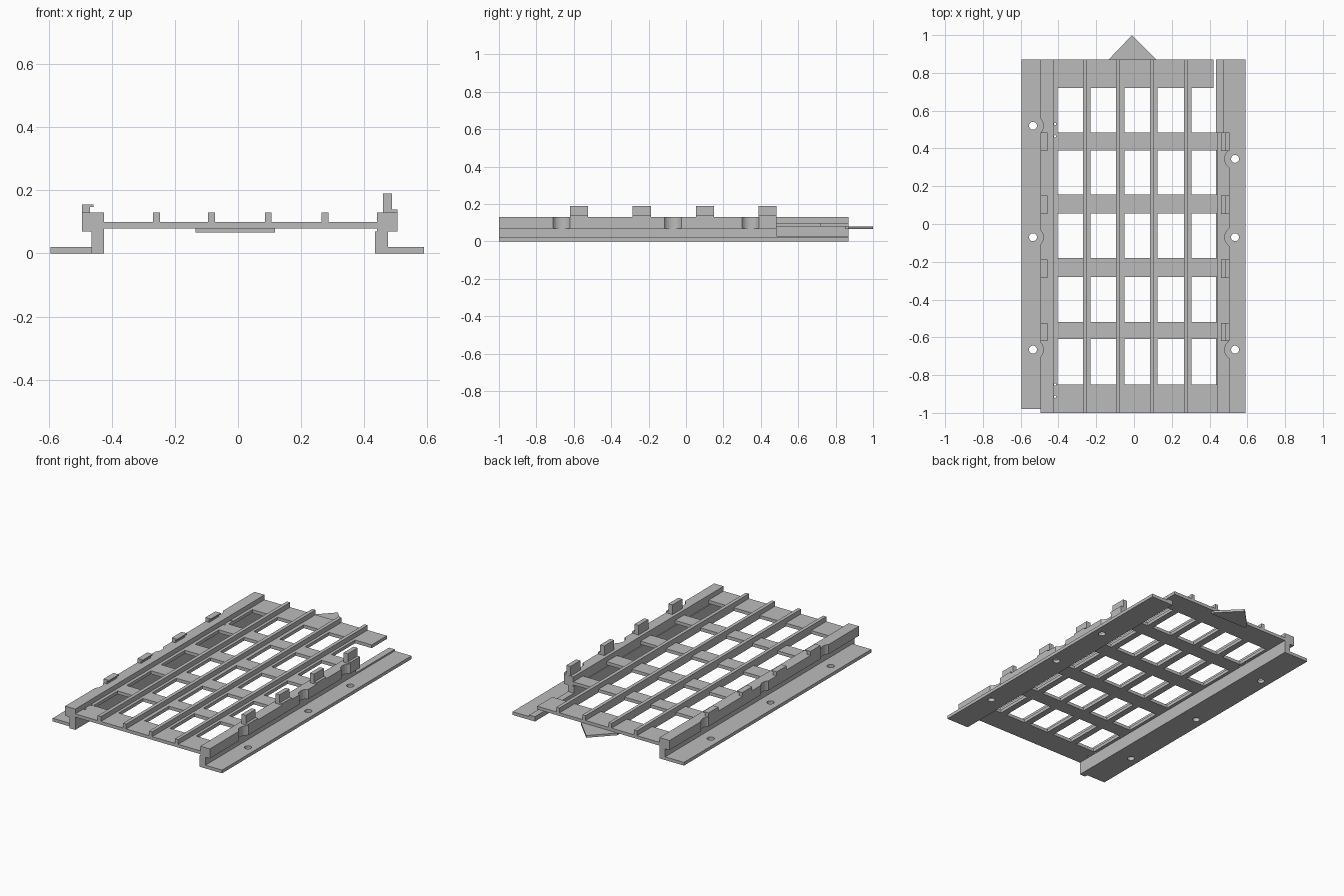
import bpy, bmesh

cube = bpy.data.objects.get("Cube")
if cube:
    bpy.data.objects.remove(cube, do_unlink=True)

grey = bpy.data.materials.new("light grey")
grey.use_nodes = True
grey.diffuse_color = (0.5, 0.5, 0.5, 1)
grey.node_tree.nodes["Principled BSDF"].inputs["Base Color"].default_value = (0.5, 0.5, 0.5, 1)


def finish(name, bm):
    bmesh.ops.recalc_face_normals(bm, faces=bm.faces)
    mesh = bpy.data.meshes.new(name)
    bm.to_mesh(mesh)
    bm.free()
    mesh.materials.append(grey)
    obj = bpy.data.objects.new(name, mesh)
    bpy.context.collection.objects.link(obj)
    return obj


def extrude(name, points, offset):
    """Extrude a flat outline of 3D points along an offset."""
    bm = bmesh.new()
    face = bm.faces.new([bm.verts.new(p) for p in points])
    result = bmesh.ops.extrude_face_region(bm, geom=[face], use_keep_orig=True)
    verts = [v for v in result["geom"] if isinstance(v, bmesh.types.BMVert)]
    bmesh.ops.translate(bm, verts=verts, vec=offset)
    return finish(name, bm)


def rail(name, profile, y0, y1):
    """Extrude an (x, z) profile lengthwise."""
    return extrude(name, [(x, y0, z) for x, z in profile], (0, y1 - y0, 0))


def box(name, x0, x1, y0, y1, z0, z1):
    return rail(name, [(x0, z0), (x1, z0), (x1, z1), (x0, z1)], y0, y1)


def drill(obj, spots, radius, z0, z1):
    """Cut round holes through an object."""
    for x, y in spots:
        bpy.ops.mesh.primitive_cylinder_add(vertices=32, radius=radius, depth=z1 - z0,
                                            location=(x, y, (z0 + z1) / 2))
        cutter = bpy.context.object
        cutter.hide_render = True
        mod = obj.modifiers.new("hole", "BOOLEAN")
        mod.operation, mod.solver, mod.object = "DIFFERENCE", "EXACT", cutter
        bpy.context.view_layer.objects.active = obj
        bpy.ops.object.modifier_apply(modifier=mod.name)
        bpy.data.objects.remove(cutter, do_unlink=True)


# Lattice plate: a grid of strips with open cells
xs = [-.425, -.405, -.27, -.23, -.095, -.05, .085, .125, .265, .305, .42, .44]
ys = [-1, -.85, -.61, -.52, -.28, -.18, .055, .155, .39, .485, .72, .87]
bm = bmesh.new()
grid = [[bm.verts.new((x, y, 0.08)) for y in ys] for x in xs]
last = len(xs) - 2
for i in range(last + 1):
    for j in range(len(ys) - 1):
        is_open = j % 2 == 1 and (i % 2 == 1 or i == last)
        if is_open or (i == last and j == len(ys) - 2):
            continue
        bm.faces.new((grid[i][j], grid[i + 1][j], grid[i + 1][j + 1], grid[i][j + 1]))
bmesh.ops.delete(bm, geom=[v for v in bm.verts if not v.link_faces], context="VERTS")
result = bmesh.ops.extrude_face_region(bm, geom=bm.faces[:], use_keep_orig=True)
bmesh.ops.translate(bm, vec=(0, 0, 0.02),
                    verts=[v for v in result["geom"] if isinstance(v, bmesh.types.BMVert)])
plate = finish("lattice_plate", bm)
drill(plate, [(-.418, y) for y in (.53, .465, -.85, -.915)], .006, .05, .12)

# Long ribs on the lattice
for n, x in enumerate((-.27, -.095, .085, .265)):
    box(f"lattice_rib_{n + 1}", x, x + .022, -1, .87, .1, .13)

# Side rails: upright wall with an outward ledge
right_rail = rail("right_rail", [(-.465, 0), (-.425, 0), (-.425, .13), (-.495, .13),
                                 (-.495, .07), (-.465, .07)], -1, .87)
left_rail = rail("left_rail", [(.435, 0), (.475, 0), (.475, .07), (.505, .07),
                               (.505, .13), (.44, .13), (.44, .07), (.435, .07)], -1, .485)
box("left_low_wall", .435, .475, .485, .87, 0, .03)

# Mounting flanges with screw holes, and driver clearance in the ledges
right_flange = box("right_flange", -.595, -.465, -.98, .87, 0, .02)
left_flange = box("left_flange", .475, .59, -1, .87, 0, .02)
for flange, ledge, x, top in ((right_flange, right_rail, -.535, .52),
                              (left_flange, left_rail, .535, .345)):
    spots = [(x, y) for y in (-.665, -.07, top)]
    drill(flange, spots, .021, -.05, .05)
    drill(ledge, spots, .055, .04, .2)

# Clips along both rails
for n, y in enumerate((-.62, -.285, .053, .387)):
    rail(f"right_clip_{n + 1}", [(-.495, .13), (-.47, .13), (-.47, .147), (-.458, .147),
                                 (-.458, .155), (-.495, .155)], y, y + .097)
    rail(f"left_clip_{n + 1}", [(.46, .13), (.505, .13), (.505, .14), (.488, .14),
                                (.488, .19), (.46, .19)], y, y + .097)

# Pointer at the back end
extrude("pointer", [(-.135, .87, .067), (.118, .87, .067), (-.01, 1, .067)], (0, 0, .014))
box("pointer_root", -.135, .118, .85, .87, .067, .08)
